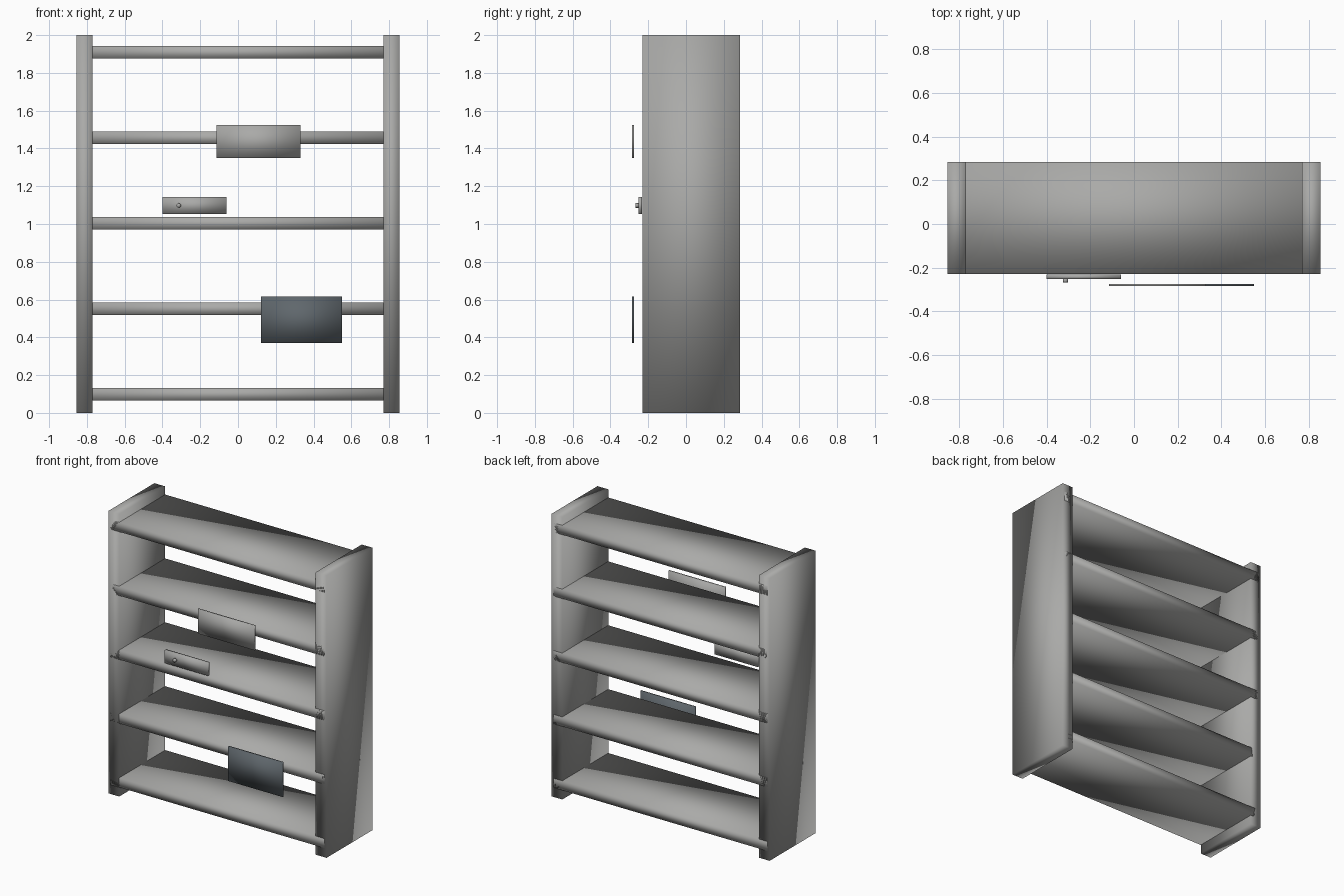
import bpy
import bmesh
from math import radians
from mathutils import Matrix

cube = bpy.data.objects.get("Cube")
if cube:
    bpy.data.objects.remove(cube, do_unlink=True)


def make_material(name, colour):
    mat = bpy.data.materials.new(name)
    mat.use_nodes = True
    mat.diffuse_color = colour
    mat.node_tree.nodes["Principled BSDF"].inputs["Base Color"].default_value = colour
    return mat


grey = make_material("light grey", (0.40, 0.40, 0.39, 1))
slate = make_material("dark slate", (0.115, 0.135, 0.15, 1))


def finish(name, bm, mat):
    """Turn a bmesh into a softly shaded object."""
    mesh = bpy.data.meshes.new(name)
    for face in bm.faces:
        face.smooth = True
    bm.to_mesh(mesh)
    bm.free()
    mesh.materials.append(mat)
    obj = bpy.data.objects.new(name, mesh)
    bpy.context.collection.objects.link(obj)
    return obj


def box(name, x, y, z, mat):
    """Box from (low, high) ranges on each axis."""
    bm = bmesh.new()
    bmesh.ops.create_cube(bm, size=1)
    for v in bm.verts:
        v.co = [(lo + hi) / 2 + c * (hi - lo) for c, (lo, hi) in zip(v.co, (x, y, z))]
    return finish(name, bm, mat)


FRONT, BACK = -0.23, 0.285
DEPTH = (FRONT, BACK)

# Upright side panels
box("left_side_panel", (0.77, 0.855), DEPTH, (0, 2), grey)
box("right_side_panel", (-0.855, -0.77), DEPTH, (0, 2), grey)

# Five evenly spaced shelves, housed in the side panels
for i in range(5):
    base = 0.065 + i * 0.4525
    box(f"shelf_{i + 1}", (-0.84, 0.84), DEPTH, (base, base + 0.067), grey)

# Thin plates hanging in front of the shelves
PLATE = (-0.285, -0.275)
box("upper_plate", (-0.115, 0.33), PLATE, (1.35, 1.525), grey)
box("lower_plate", (0.123, 0.55), PLATE, (0.37, 0.615), slate)

# Small tag with a round stud
box("tag", (-0.40, -0.06), (-0.252, -0.232), (1.053, 1.143), grey)
bm = bmesh.new()
bmesh.ops.create_cone(
    bm, cap_ends=True, segments=16, radius1=0.012, radius2=0.012, depth=0.018,
    matrix=Matrix.Translation((-0.314, -0.259, 1.098)) @ Matrix.Rotation(radians(90), 4, "X"))
finish("tag_stud", bm, grey)
